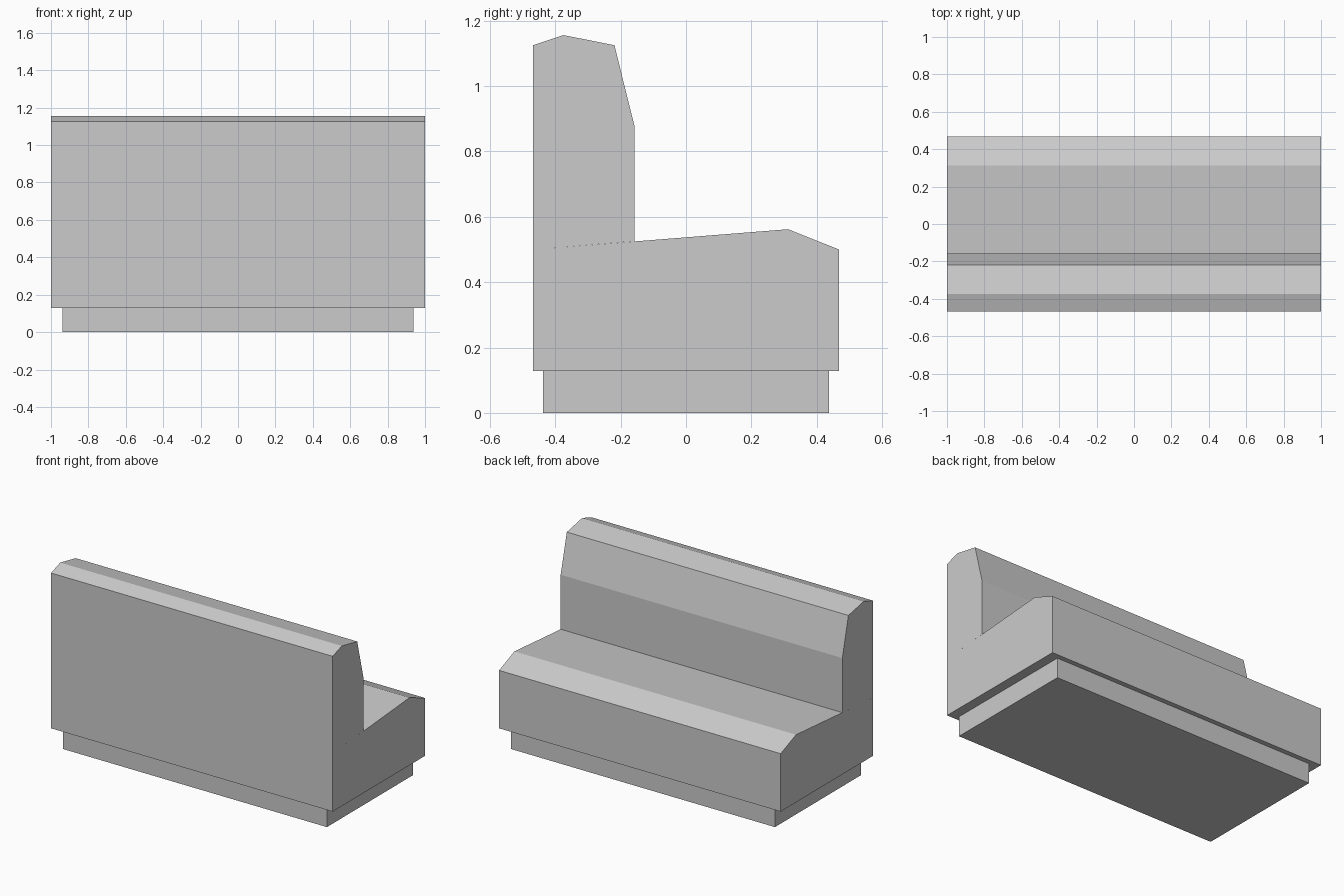
import bpy, bmesh

if "Cube" in bpy.data.objects:
    bpy.data.objects.remove(bpy.data.objects["Cube"])


def extrude_profile(name, profile, half_width):
    """Extrude a (y, z) outline along x, centred on x = 0."""
    bm = bmesh.new()
    face = bm.faces.new([bm.verts.new((-half_width, y, z)) for y, z in profile])
    result = bmesh.ops.extrude_face_region(bm, geom=[face])
    verts = [v for v in result["geom"] if isinstance(v, bmesh.types.BMVert)]
    bmesh.ops.translate(bm, verts=verts, vec=(2 * half_width, 0, 0))
    bmesh.ops.recalc_face_normals(bm, faces=bm.faces)
    mesh = bpy.data.meshes.new(name)
    bm.to_mesh(mesh)
    bm.free()
    obj = bpy.data.objects.new(name, mesh)
    bpy.context.collection.objects.link(obj)
    return obj


# Recessed base
extrude_profile("plinth", [(-0.437, 0), (0.437, 0), (0.437, 0.128), (-0.437, 0.128)], 0.9375)

# Seat block with sloping top and bevelled lip
extrude_profile("seat", [(-0.468, 0.128), (0.468, 0.128), (0.468, 0.5),
                         (0.312, 0.562), (-0.468, 0.5)], 1.0)

# Backrest standing on the rear of the seat
extrude_profile("backrest", [(-0.468, 0.5), (-0.157, 0.525), (-0.157, 0.875),
                             (-0.219, 1.125), (-0.375, 1.156), (-0.468, 1.125)], 1.0)
